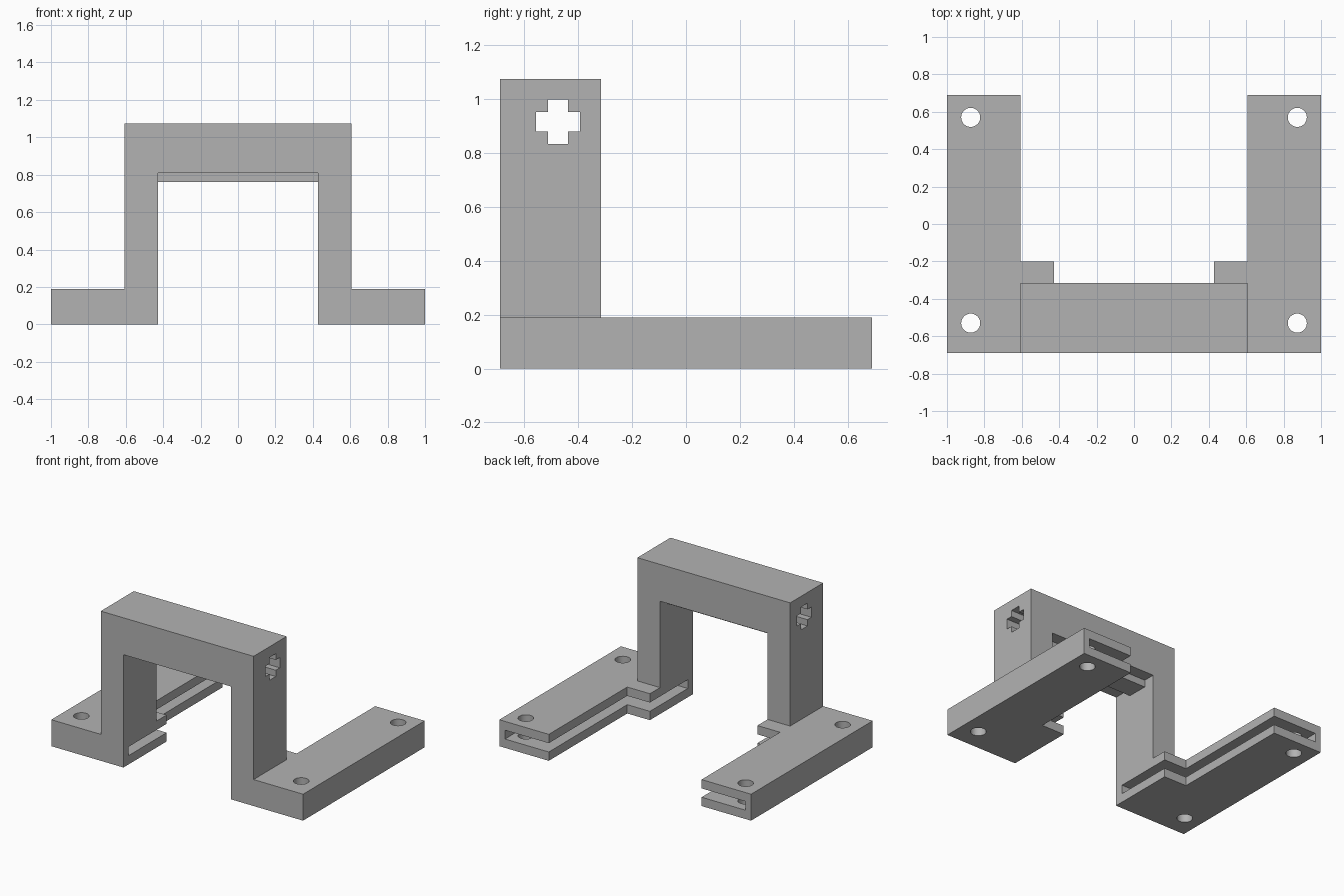
import bpy, bmesh, math
from mathutils import Vector

cube = bpy.data.objects.get("Cube")
if cube:
    bpy.data.objects.remove(cube, do_unlink=True)

grey = bpy.data.materials.new("plain grey")
grey.use_nodes = True
colour = (0.45, 0.45, 0.45, 1)
grey.diffuse_color = colour
grey.node_tree.nodes["Principled BSDF"].inputs["Base Color"].default_value = colour

AXES = {
    "x": lambda a, b, d: Vector((d, a, b)),
    "y": lambda a, b, d: Vector((a, d, b)),
    "z": lambda a, b, d: Vector((a, b, d)),
}


def prism(name, axis, outline, start, end):
    """Extrude a 2D outline along an axis."""
    place = AXES[axis]
    bm = bmesh.new()
    face = bm.faces.new([bm.verts.new(place(a, b, start)) for a, b in outline])
    grown = bmesh.ops.extrude_face_region(bm, geom=[face])["geom"]
    moved = [v for v in grown if isinstance(v, bmesh.types.BMVert)]
    bmesh.ops.translate(bm, verts=moved, vec=place(0, 0, end - start))
    bmesh.ops.recalc_face_normals(bm, faces=bm.faces)
    mesh = bpy.data.meshes.new(name)
    bm.to_mesh(mesh)
    bm.free()
    mesh.materials.append(grey)
    obj = bpy.data.objects.new(name, mesh)
    bpy.context.collection.objects.link(obj)
    return obj


def rect(a0, a1, b0, b1):
    return [(a0, b0), (a1, b0), (a1, b1), (a0, b1)]


def combine(target, tool, operation):
    """Apply a boolean and discard the tool."""
    mod = target.modifiers.new(operation, "BOOLEAN")
    mod.operation = operation
    mod.solver = "EXACT"
    mod.object = tool
    bpy.context.view_layer.objects.active = target
    bpy.ops.object.modifier_apply(modifier=mod.name)
    bpy.data.objects.remove(tool, do_unlink=True)


FRONT, BACK, ARCH_BACK, TAB_BACK = -0.69, 0.69, -0.315, -0.2
INNER, LEG, OUTER = 0.427, 0.607, 1.0
FOOT_H, SPAN_Z, TOP = 0.19, 0.81, 1.075

# Arch: two legs and the bridge between them
bracket = prism("bracket", "y", [
    (-LEG, FOOT_H), (-LEG, TOP), (LEG, TOP), (LEG, FOOT_H),
    (INNER, FOOT_H), (INNER, SPAN_Z), (-INNER, SPAN_Z), (-INNER, FOOT_H),
], FRONT, ARCH_BACK)

# Rib under the bridge
combine(bracket, prism("bridge_rib", "x", rect(-0.55, -0.40, 0.76, 0.83),
                       -INNER - 0.03, INNER + 0.03), "UNION")

for s in (1, -1):
    # Foot with an inward tab below the leg
    outline = [(INNER, FRONT), (OUTER, FRONT), (OUTER, BACK),
               (LEG, BACK), (LEG, TAB_BACK), (INNER, TAB_BACK)]
    foot = prism("foot", "z", [(s * x, y) for x, y in outline], 0, FOOT_H)
    # Slot open on the inner side and the back end
    slot = prism("slot", "z", [(s * x, y) for x, y in rect(0.3, 0.955, -0.63, 0.8)],
                 FOOT_H / 3, FOOT_H * 2 / 3)
    combine(foot, slot, "DIFFERENCE")
    # Screw holes
    for y in (-0.53, 0.57):
        ring = [(s * 0.873 + 0.051 * math.cos(math.tau * i / 32),
                 y + 0.051 * math.sin(math.tau * i / 32)) for i in range(32)]
        combine(foot, prism("screw_hole", "z", ring, -0.1, 0.3), "DIFFERENCE")
    combine(bracket, foot, "UNION")

# Cross-shaped hole through the bridge
cy, cz, w, r = -0.475, 0.916, 0.037, 0.082
cross = [(w, w), (w, r), (-w, r), (-w, w), (-r, w), (-r, -w),
         (-w, -w), (-w, -r), (w, -r), (w, -w), (r, -w), (r, w)]
combine(bracket, prism("cross_hole", "x", [(cy + a, cz + b) for a, b in cross],
                       -0.8, 0.8), "DIFFERENCE")

# Smooth hole walls, crisp edges elsewhere
bpy.ops.object.select_all(action="DESELECT")
bracket.select_set(True)
bpy.context.view_layer.objects.active = bracket
bpy.ops.object.shade_smooth_by_angle(angle=math.radians(30))
